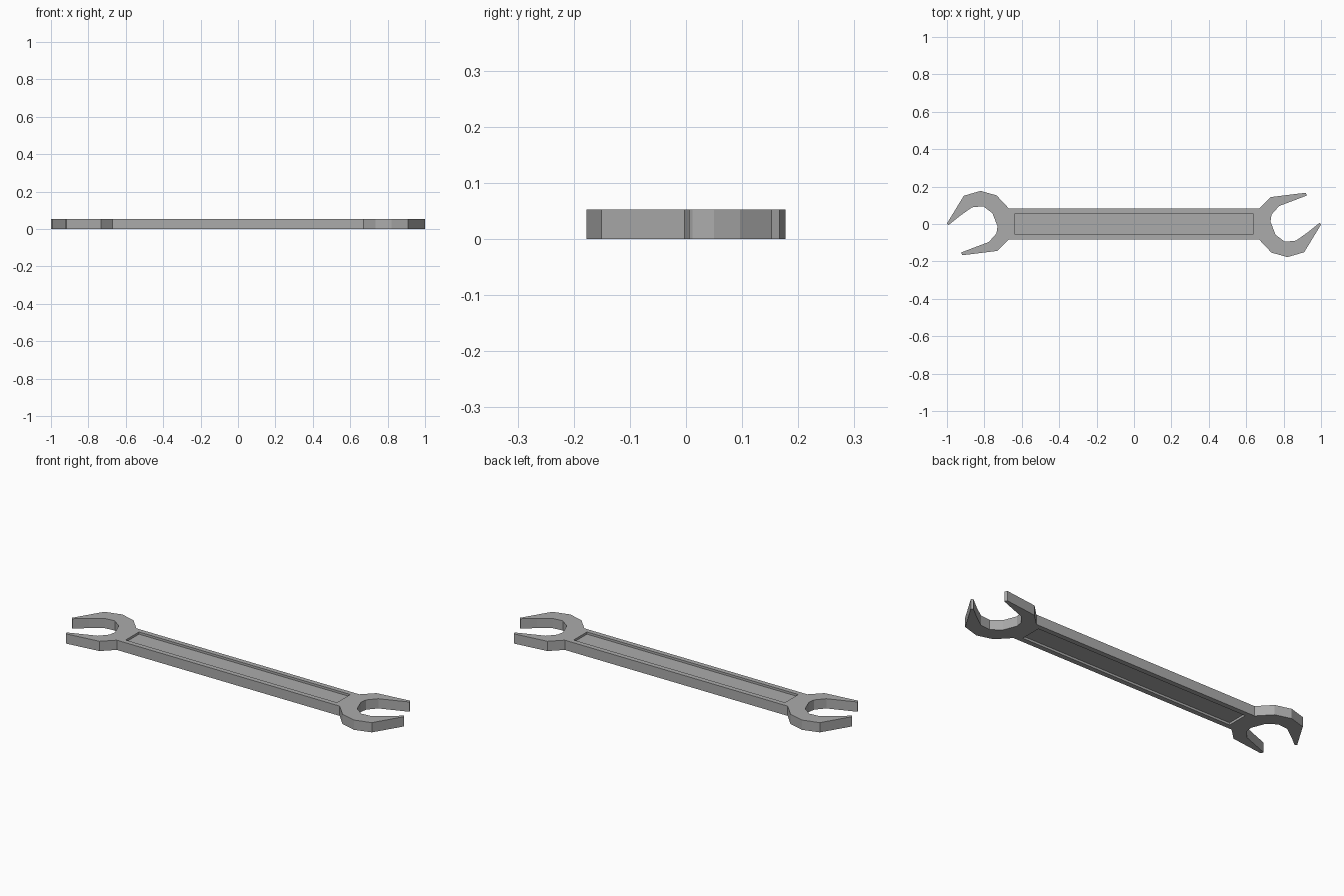
import bpy, bmesh

if "Cube" in bpy.data.objects:
    bpy.data.objects.remove(bpy.data.objects["Cube"])

H = 0.053               # overall thickness
PX, PY = 0.635, 0.057   # half size of the handle recess
DEPTH = 0.012

# Open jaw outline, from the top of the neck round to the bottom of the neck
JAW = [(0.67, 0.084), (0.732, 0.144), (0.918, 0.167), (0.924, 0.152),
       (0.776, 0.096), (0.735, 0.050), (0.730, 0.012), (0.757, -0.058),
       (0.807, -0.095), (0.866, -0.089), (0.928, -0.045), (0.992, 0.006),
       (1.0, -0.003), (0.91, -0.151), (0.82, -0.177), (0.735, -0.153),
       (0.67, -0.084)]

bm = bmesh.new()


def flat(points):
    return bm.faces.new([bm.verts.new((x, y, 0)) for x, y in points])


# Two jaws (half-turn copies) joined by the handle
for s in (1, -1):
    flat([(s * x, s * y) for x, y in reversed(JAW)])
flat([(-0.67, -0.084), (0.67, -0.084), (0.67, 0.084), (-0.67, 0.084)])
bmesh.ops.remove_doubles(bm, verts=bm.verts[:], dist=1e-4)

# Thickness
ext = bmesh.ops.extrude_face_region(bm, geom=bm.faces[:], use_keep_orig=True)
for v in ext["geom"]:
    if isinstance(v, bmesh.types.BMVert):
        v.co.z = H
bmesh.ops.recalc_face_normals(bm, faces=bm.faces[:])

# Recess on the top and bottom of the handle
panels = [f for f in bm.faces if abs(f.normal.z) > 0.9
          and abs(f.calc_center_median().x) < 0.01]
for f in panels:
    up = 1 if f.calc_center_median().z > H / 2 else -1
    bmesh.ops.inset_individual(bm, faces=[f], thickness=0.027)
    for v in f.verts:
        v.co.x = PX if v.co.x > 0 else -PX
        v.co.y = PY if v.co.y > 0 else -PY
    floor = bmesh.ops.extrude_discrete_faces(bm, faces=[f])["faces"][0]
    for v in floor.verts:
        v.co.z -= up * DEPTH

bmesh.ops.recalc_face_normals(bm, faces=bm.faces[:])
me = bpy.data.meshes.new("wrench")
bm.to_mesh(me)
bm.free()
ob = bpy.data.objects.new("wrench", me)
bpy.context.collection.objects.link(ob)

# Dark steel colour
steel = bpy.data.materials.new("dark_steel")
steel.diffuse_color = (0.41, 0.41, 0.41, 1)
steel.use_nodes = True
steel.node_tree.nodes["Principled BSDF"].inputs["Base Color"].default_value = steel.diffuse_color
me.materials.append(steel)
